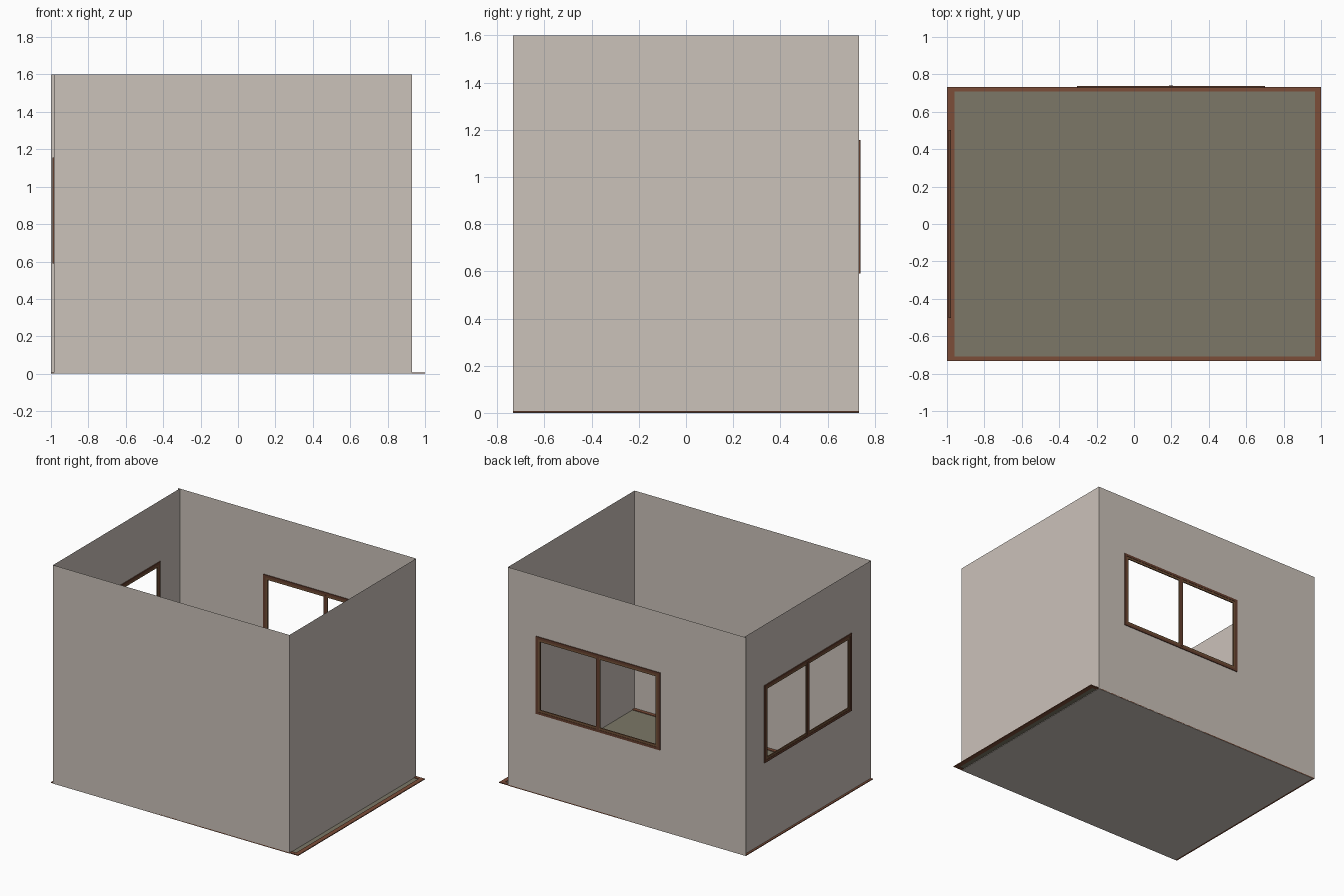
import bpy, bmesh
from mathutils import Vector

if "Cube" in bpy.data.objects:
    bpy.data.objects.remove(bpy.data.objects["Cube"])


def material(name, col):
    m = bpy.data.materials.new(name)
    m.diffuse_color = (*col, 1)
    m.use_nodes = True
    m.node_tree.nodes["Principled BSDF"].inputs["Base Color"].default_value = m.diffuse_color
    return m


WALL = material("warm grey plaster", (0.60, 0.54, 0.49))
FLOOR = material("olive grey floor", (0.20, 0.185, 0.135))
TRIM = material("red brown trim", (0.20, 0.075, 0.04))
FRAME = material("dark brown wood", (0.13, 0.05, 0.028))
SASH = material("tan brown wood", (0.17, 0.085, 0.04))

LEFT, RIGHT, SIDE, HIGH = -0.985, 0.93, 0.733, 1.6


def finish(name, bm, mat):
    me = bpy.data.meshes.new(name)
    bm.to_mesh(me)
    bm.free()
    ob = bpy.data.objects.new(name, me)
    bpy.context.collection.objects.link(ob)
    me.materials.append(mat)
    return ob


def corners(r, place):
    u0, u1, v0, v1 = r
    return [place(u, v) for u, v in ((u0, v0), (u1, v0), (u1, v1), (u0, v1))]


def sheet(name, rect, place, mat, hole=None, depth=0.0, axis=None):
    """Flat rectangle, optionally with a rectangular hole and a thickness along axis."""
    bm = bmesh.new()
    o = [bm.verts.new(p) for p in corners(rect, place)]
    if hole:
        i = [bm.verts.new(p) for p in corners(hole, place)]
        for k in range(4):
            n = (k + 1) % 4
            bm.faces.new((o[k], o[n], i[n], i[k]))
    else:
        bm.faces.new(o)
    if depth:
        ax = Vector(axis)
        bmesh.ops.translate(bm, verts=bm.verts[:], vec=-ax * depth / 2)
        base = bm.faces[:]
        ext = bmesh.ops.extrude_face_region(bm, geom=base, use_keep_orig=True)
        top = [g for g in ext["geom"] if isinstance(g, bmesh.types.BMVert)]
        bmesh.ops.translate(bm, verts=top, vec=ax * depth)
        bmesh.ops.recalc_face_normals(bm, faces=bm.faces[:])
    return finish(name, bm, mat)


def inset(r, w):
    return (r[0] + w, r[1] - w, r[2] + w, r[3] - w)


# Orientation of each plane; outward facing
def front(u, v): return Vector((u, -SIDE, v))
def back(u, v): return Vector((-u, SIDE, v))
def right(u, v): return Vector((RIGHT, u, v))
def left(u, v): return Vector((LEFT, -u, v))
def flat(z): return lambda u, v: Vector((u, v, z))


Z0, Z1 = 0.59, 1.157
back_hole = (-0.70, 0.305, Z0, Z1)
left_hole = (-0.503, 0.503, Z0, Z1)

# Walls and underside
sheet("front_wall", (LEFT, RIGHT, 0, HIGH), front, WALL)
sheet("right_wall", (-SIDE, SIDE, 0, HIGH), right, WALL)
sheet("back_wall", (-RIGHT, 1.0, 0, HIGH), back, WALL, back_hole)
sheet("left_wall", (-SIDE, SIDE, 0, HIGH), left, WALL, left_hole)
under = sheet("underside", (LEFT, RIGHT, -SIDE, SIDE), flat(0), WALL)
under.data.flip_normals()

# Floor and the low trim around it
sheet("floor", (-0.97, 0.975, -0.715, 0.715), flat(0.003), FLOOR)
ring = (-1.0, 1.0, -SIDE, SIDE)
sheet("floor_trim", ring, flat(0.0045), TRIM, (-0.96, 0.967, -0.708, 0.708), 0.006, (0, 0, 1))


# Two-sash windows
def window(name, hole, place, axis):
    inner = inset(hole, 0.018)
    sheet(name + "_frame", hole, place, FRAME, inner, 0.012, axis)
    mid = (hole[0] + hole[1]) / 2
    for tag, a, b in (("a", inner[0], mid), ("b", mid, inner[1])):
        r = (a, b, inner[2], inner[3])
        sheet(name + "_sash_" + tag, r, place, SASH, inset(r, 0.016), 0.008, axis)
    post = (mid - 0.01, mid + 0.01, inner[2], inner[3])
    sheet(name + "_post", post, place, FRAME, None, 0.014, axis)


window("back_window", back_hole, back, (0, 1, 0))
window("left_window", left_hole, left, (1, 0, 0))
